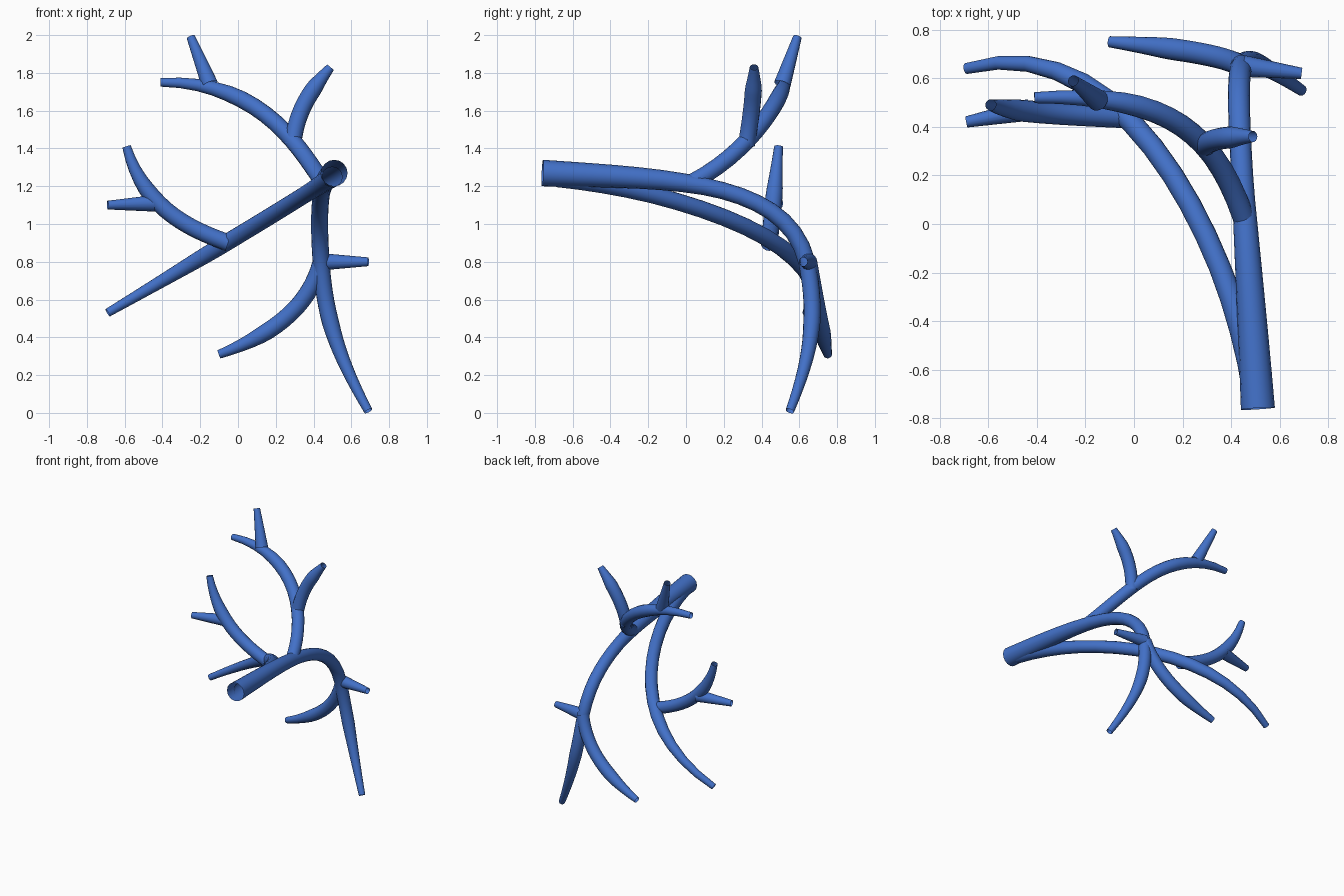
import bpy
from mathutils import Vector
from mathutils.geometry import interpolate_bezier

default_cube = bpy.data.objects.get("Cube")
if default_cube:
    bpy.data.objects.remove(default_cube, do_unlink=True)

# Single blue colour for every part
blue = bpy.data.materials.new("blue")
blue.use_nodes = True
blue.diffuse_color = (.055, .165, .58, 1)
shader = next(node for node in blue.node_tree.nodes if node.type == 'BSDF_PRINCIPLED')
shader.inputs["Base Color"].default_value = blue.diffuse_color

LIMB_RADIUS = .045
TIP_RADIUS = .023
STEPS = 16


def sample_path(controls):
    """Points along chained cubic arcs; two controls give a straight line."""
    controls = [Vector(control) for control in controls]
    if len(controls) == 2:
        return controls
    path = controls[:1]
    for first in range(0, len(controls) - 1, 3):
        path += interpolate_bezier(*controls[first:first + 4], STEPS)[1:]
    return path


def limb_radius(along, root_radius, taper_start):
    """Settle from the root to the limb thickness, then narrow towards the tip."""
    settle = min(1, along * 4)
    radius = root_radius + (LIMB_RADIUS - root_radius) * settle
    taper = max(0, along - taper_start) / (1 - taper_start)
    return radius + (TIP_RADIUS - radius) * taper


def add_limb(name, controls, root_radius=LIMB_RADIUS):
    """Open-ended round tube that follows the path; straight tines taper all along."""
    path = sample_path(controls)
    taper_start = 0 if len(path) == 2 else .7
    curve = bpy.data.curves.new(name, 'CURVE')
    curve.dimensions = '3D'
    curve.bevel_depth = 1
    curve.bevel_resolution = 6
    curve.materials.append(blue)
    spline = curve.splines.new('POLY')
    spline.points.add(len(path) - 1)
    for index, (point, position) in enumerate(zip(spline.points, path)):
        point.co = (*position, 1)
        point.radius = limb_radius(index / (len(path) - 1), root_radius, taper_start)
    limb = bpy.data.objects.new(name, curve)
    bpy.context.collection.objects.link(limb)
    bpy.ops.object.select_all(action='DESELECT')
    limb.select_set(True)
    bpy.context.view_layer.objects.active = limb
    bpy.ops.object.convert(target='MESH')
    bpy.ops.object.shade_smooth_by_angle()


# Main stem, running back from its thick open end and then curling down
add_limb("main_stem", [
    (.51, -.76, 1.27), (.47, -.1, 1.24), (.41, .53, 1.24),
    (.44, .64, .8), (.46, .7, .5), (.53, .66, .3), (.69, .55, .01),
], root_radius=.07)

# Long lower branch sweeping to the side
add_limb("lower_branch", [
    (.5, -.68, 1.25), (.4, -.12, 1.18), (-.02, .83, .92), (-.69, .64, .53),
], root_radius=.055)

# Forked branch rising from the lower branch
add_limb("middle_branch", [
    (-.05, .44, .9), (-.25, .45, .97), (-.5, .46, 1.08), (-.59, .49, 1.41),
])
add_limb("middle_tine", [(-.43, .47, 1.11), (-.69, .42, 1.1)])

# Upper branch with its two tines
add_limb("upper_branch", [
    (.45, .03, 1.22), (.32, .4, 1.41), (.12, .54, 1.76), (-.41, .52, 1.75),
])
add_limb("upper_outer_tine", [(-.15, .51, 1.74), (-.25, .59, 1.99)])
add_limb("upper_inner_tine", [
    (.29, .32, 1.42), (.31, .35, 1.6), (.38, .36, 1.7), (.49, .36, 1.83),
])

# Offshoots of the hanging part of the main stem
add_limb("short_side_tine", [(.45, .65, .8), (.69, .62, .8)])
add_limb("hanging_branch", [
    (.44, .65, .8), (.38, .69, .57), (.2, .72, .42), (-.1, .75, .31),
])
